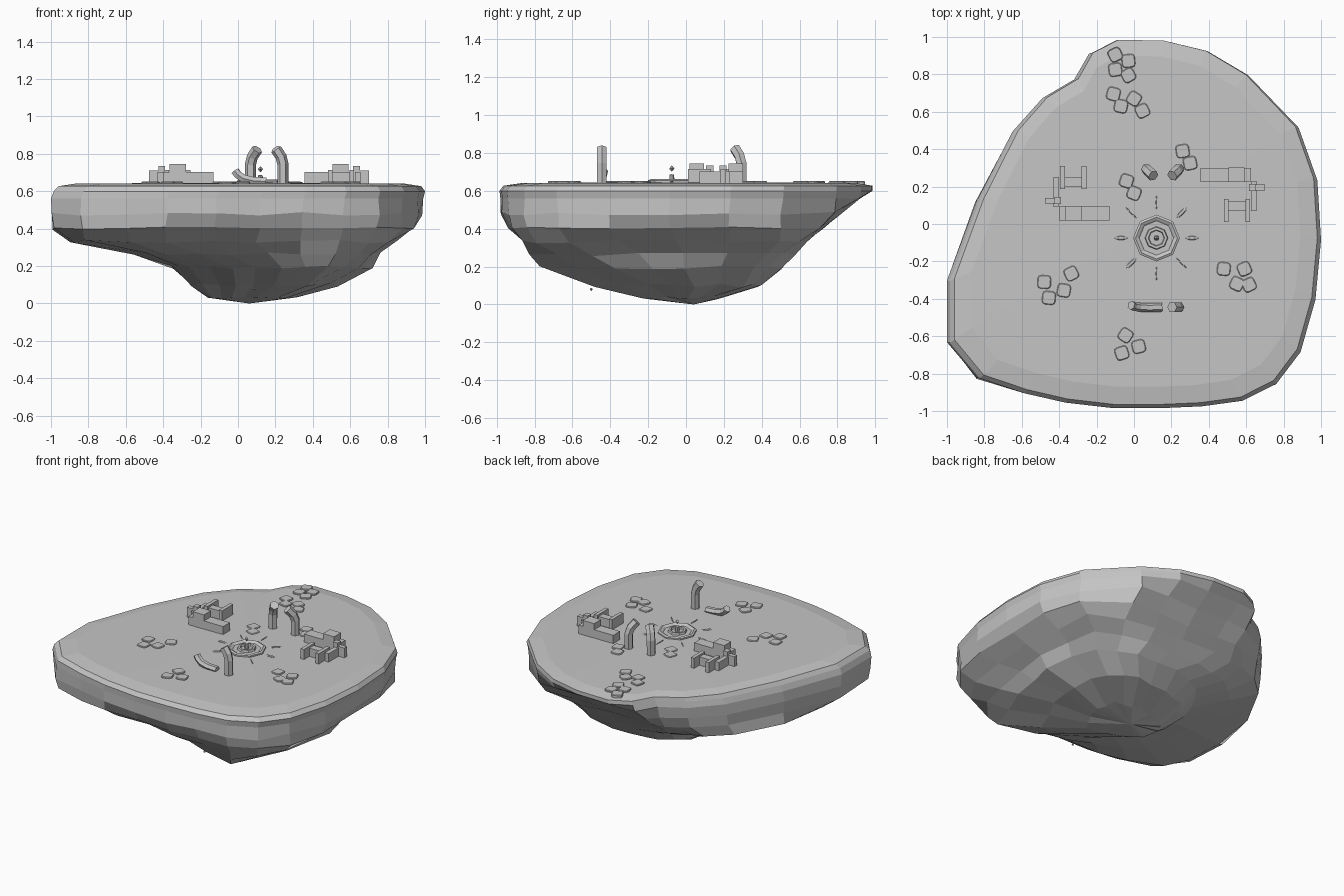
import bpy
import bmesh
import math
import random
from mathutils import Vector, Matrix

random.seed(4)
default_cube = bpy.data.objects.get("Cube")
if default_cube:
    bpy.data.objects.remove(default_cube, do_unlink=True)

# One stone colour for everything
stone = bpy.data.materials.new("grey_stone")
stone.use_nodes = True
GREY = (0.56, 0.56, 0.56, 1)
stone.diffuse_color = GREY
stone.node_tree.nodes["Principled BSDF"].inputs["Base Color"].default_value = GREY

GROUND = 0.645


def finish(bm, name):
    """Turn a bmesh into a named, stone coloured object."""
    bmesh.ops.recalc_face_normals(bm, faces=bm.faces)
    mesh = bpy.data.meshes.new(name)
    bm.to_mesh(mesh)
    bm.free()
    mesh.materials.append(stone)
    obj = bpy.data.objects.new(name, mesh)
    bpy.context.collection.objects.link(obj)


def bridge(bm, lower, upper):
    count = len(lower)
    for i in range(count):
        j = (i + 1) % count
        bm.faces.new((lower[i], lower[j], upper[j], upper[i]))


def cap(bm, ring, tip):
    centre = bm.verts.new(tip)
    for i in range(len(ring)):
        bm.faces.new((ring[i], ring[(i + 1) % len(ring)], centre))


def add_box(bm, x0, x1, y0, y1, z0, z1):
    size = Matrix.Diagonal((x1 - x0, y1 - y0, z1 - z0, 1))
    middle = Matrix.Translation(((x0 + x1) / 2, (y0 + y1) / 2, (z0 + z1) / 2))
    bmesh.ops.create_cube(bm, size=1, matrix=middle @ size)


# Floating island: a rim outline blending downwards into a keel outline
rim = [(.99, -.08), (.97, .24), (.87, .52), (.6, .8), (.38, .93), (.15, .985),
       (-.1, .99), (-.24, .92), (-.32, .78), (-.49, .68), (-.65, .5), (-.84, .13),
       (-1, -.3), (-1, -.63), (-.84, -.82), (-.6, -.9), (-.38, -.95), (-.12, -.98),
       (.12, -.98), (.35, -.97), (.57, -.94), (.75, -.85), (.88, -.68), (.96, -.4)]
keel_corners = [(.72, 0), (.62, .36), (.38, .5), (.04, .49), (-.2, .4), (-.33, .2),
                (-.38, -.03), (-.29, -.29), (-.04, -.53), (.22, -.69), (.49, -.78),
                (.64, -.37)]
keel = []
for i, corner in enumerate(keel_corners):
    after = keel_corners[(i + 1) % len(keel_corners)]
    keel += [corner, ((corner[0] + after[0]) / 2, (corner[1] + after[1]) / 2)]
# height, x from, x to, y from, y to
levels = [(.035, -.18, .32, -.23, .18), (.1, -.25, .54, -.49, .39),
          (.195, -.36, .72, -.78, .5), (.265, -.56, .77, -.82, .57),
          (.33, -.9, .85, -.87, .64), (.4, -.99, .94, -.93, .72),
          (.48, -1, .975, -.975, .81), (.56, -1, .99, -.985, .92),
          (.6, -.985, 1, -.985, .985), (.627, -.96, .98, -.965, .985),
          (.641, -.87, .89, -.87, .9)]


def fit(values, low, high, squash):
    """Scale values into a range; squash mixes in clamping instead."""
    least, most = min(values), max(values)
    result = []
    for v in values:
        scaled = low + (v - least) / (most - least) * (high - low)
        clamped = min(max(v, low), high)
        result.append(scaled + (clamped - scaled) * squash)
    return result


def section(shape, x0, x1, y0, y1, squash):
    xs, ys = zip(*shape)
    return [Vector(p) for p in zip(fit(xs, x0, x1, squash), fit(ys, y0, y1, squash))]


bm = bmesh.new()
rings = []
for z, *box in levels:
    rough = 0.01 if z < 0.5 else 0
    blend = min(max((z - .2) / .17, 0), 1)
    squash = .88 if z < .6 else 0
    ring = []
    for low, high in zip(section(keel, *box, 0), section(rim, *box, squash)):
        shake = Vector([random.uniform(-rough, rough) for axis in range(3)])
        ring.append(bm.verts.new(low.lerp(high, blend).to_3d() + Vector((0, 0, z)) + shake))
    rings.append(ring)
for lower, upper in zip(rings, rings[1:]):
    bridge(bm, lower, upper)
cap(bm, rings[0], (.06, .04, 0))
cap(bm, rings[-1], (.1, 0, GROUND + .002))
finish(bm, "floating_island")

# Loose chip hanging below the island
bm = bmesh.new()
bmesh.ops.create_icosphere(bm, subdivisions=1, radius=.008,
                           matrix=Matrix.Translation((.09, -.5, .08)))
finish(bm, "loose_chip")


# Curved tusks around the fountain
def make_tusk(name, points, radius):
    curve = bpy.data.curves.new(name, "CURVE")
    curve.dimensions = "3D"
    curve.bevel_depth = radius
    curve.bevel_resolution = 1
    curve.use_fill_caps = True
    spline = curve.splines.new("POLY")
    spline.points.add(len(points) - 1)
    for target, point in zip(spline.points, points):
        target.co = (*point, 1)
    temp = bpy.data.objects.new(name + "_path", curve)
    bpy.context.collection.objects.link(temp)
    bpy.context.view_layer.update()
    mesh = bpy.data.meshes.new_from_object(
        temp.evaluated_get(bpy.context.evaluated_depsgraph_get()))
    bpy.data.objects.remove(temp, do_unlink=True)
    bm = bmesh.new()
    bm.from_mesh(mesh)
    bpy.data.meshes.remove(mesh)
    for face in bm.faces:
        face.smooth = False
    finish(bm, name)


def standing_tusk(name, base_x, y, inward, lean):
    profile = [(0, .62, 0), (0, .745, 0), (.01, .785, .3), (.036, .824, 1)]
    make_tusk(name, [(base_x + inward * dx, y + lean * bend, z)
                     for dx, z, bend in profile], .03)


standing_tusk("back_left_tusk", .24, .293, -1, -.035)
standing_tusk("back_right_tusk", .067, .293, 1, -.035)
standing_tusk("front_left_tusk", .24, -.445, -1, 0)
make_tusk("fallen_tusk", [(.15, -.445, .652), (.08, -.447, .656), (.03, -.445, .668),
                          (0, -.44, .688), (-.015, -.435, .708)], .024)

# Octagonal fountain: stepped profile of radius and height
bm = bmesh.new()
SPOT = Vector((.12, -.075, 0))
profile = [(.125, .63), (.125, .656), (.112, .662), (.1, .656), (.092, .65),
           (.062, .65), (.058, .664), (.044, .664), (.04, .652), (.014, .652),
           (.012, .685)]
rings = []
for radius, z in profile:
    angles = [k * math.pi / 4 + math.pi / 2 for k in range(8)]
    rings.append([bm.verts.new(SPOT + Vector((radius * math.cos(a), radius * math.sin(a), z)))
                  for a in angles])
for lower, upper in zip(rings, rings[1:]):
    bridge(bm, lower, upper)
cap(bm, rings[-1], SPOT + Vector((0, 0, .688)))
finish(bm, "fountain_basin")

# Floating crystal over the fountain
bm = bmesh.new()
for flip in (1, -1):
    bmesh.ops.create_cone(bm, segments=4, radius1=.014, radius2=0, depth=.017,
                          matrix=Matrix.Translation(SPOT + Vector((0, 0, .718 + flip * .0085)))
                          @ Matrix.Rotation(0 if flip > 0 else math.pi, 4, "X"))
finish(bm, "fountain_crystal")

# Thin leaf shaped blades radiating from the fountain
bm = bmesh.new()
for k in range(8):
    slim = .004 if k in (2, 3, 6, 7) else .011
    turn = Matrix.Translation(SPOT) @ Matrix.Rotation(k * math.pi / 4, 4, "Z")
    shape = Matrix.Translation((.19, 0, GROUND + .002)) @ Matrix.Diagonal((.04, slim, .005, 1))
    bmesh.ops.create_uvsphere(bm, u_segments=8, v_segments=4, radius=1, matrix=turn @ shape)
finish(bm, "ground_blades")

# Ruins: x from, x to, y from, y to, top
ruin_blocks = {
    "long_block": (-.4, -.13, .02, .095, .702),
    "tall_block": (-.365, -.278, .019, .096, .745),
    "side_wall": (-.43, -.4, .09, .25, .702),
    "gate_step": (-.475, -.41, .11, .14, .712),
    "gate_post": (-.425, -.39, .106, .144, .735),
    "bench": (-.39, -.26, .2, .25, .702),
    "outer_fin": (-.395, -.37, .187, .31, .715),
    "inner_fin": (-.28, -.255, .187, .31, .715),
}
half_turn = (Matrix.Translation((.113, .16, 0)) @ Matrix.Rotation(math.pi, 4, "Z")
             @ Matrix.Translation((-.113, -.16, 0)))
for side, placement in (("right", Matrix.Identity(4)), ("left", half_turn)):
    for part, (x0, x1, y0, y1, top) in ruin_blocks.items():
        bm = bmesh.new()
        add_box(bm, x0, x1, y0, y1, .63, top)
        bm.transform(placement)
        finish(bm, side + "_ruin_" + part)

# Rounded stepping stones, in small groups
stones = [(-.1, .905), (-.03, .872), (-.1, .825), (-.03, .795), (-.11, .695), (-.07, .63),
          (0, .67), (.045, .605), (.26, .39), (.3, .325), (-.04, .23), (0, .165),
          (-.48, -.31), (-.335, -.265), (-.375, -.355), (-.455, -.395), (.48, -.24),
          (.59, -.24), (.55, -.32), (.615, -.325), (-.045, -.595), (.025, -.655),
          (-.065, -.69)]
for number, (x, y) in enumerate(stones):
    bm = bmesh.new()
    add_box(bm, -.036, .036, -.036, .036, -.02, .01)
    upright = [e for e in bm.edges if abs(e.verts[0].co.z - e.verts[1].co.z) > .01]
    bmesh.ops.bevel(bm, geom=upright, offset=.018, segments=2, affect="EDGES", profile=.5)
    lip = [e for e in bm.edges if all(v.co.z > .009 for v in e.verts)]
    bmesh.ops.bevel(bm, geom=lip, offset=.004, segments=1, affect="EDGES")
    turn = Matrix.Rotation(random.uniform(-.6, .6), 4, "Z")
    bm.transform(Matrix.Translation((x, y, GROUND - .004)) @ turn)
    finish(bm, f"stepping_stone_{number + 1}")
